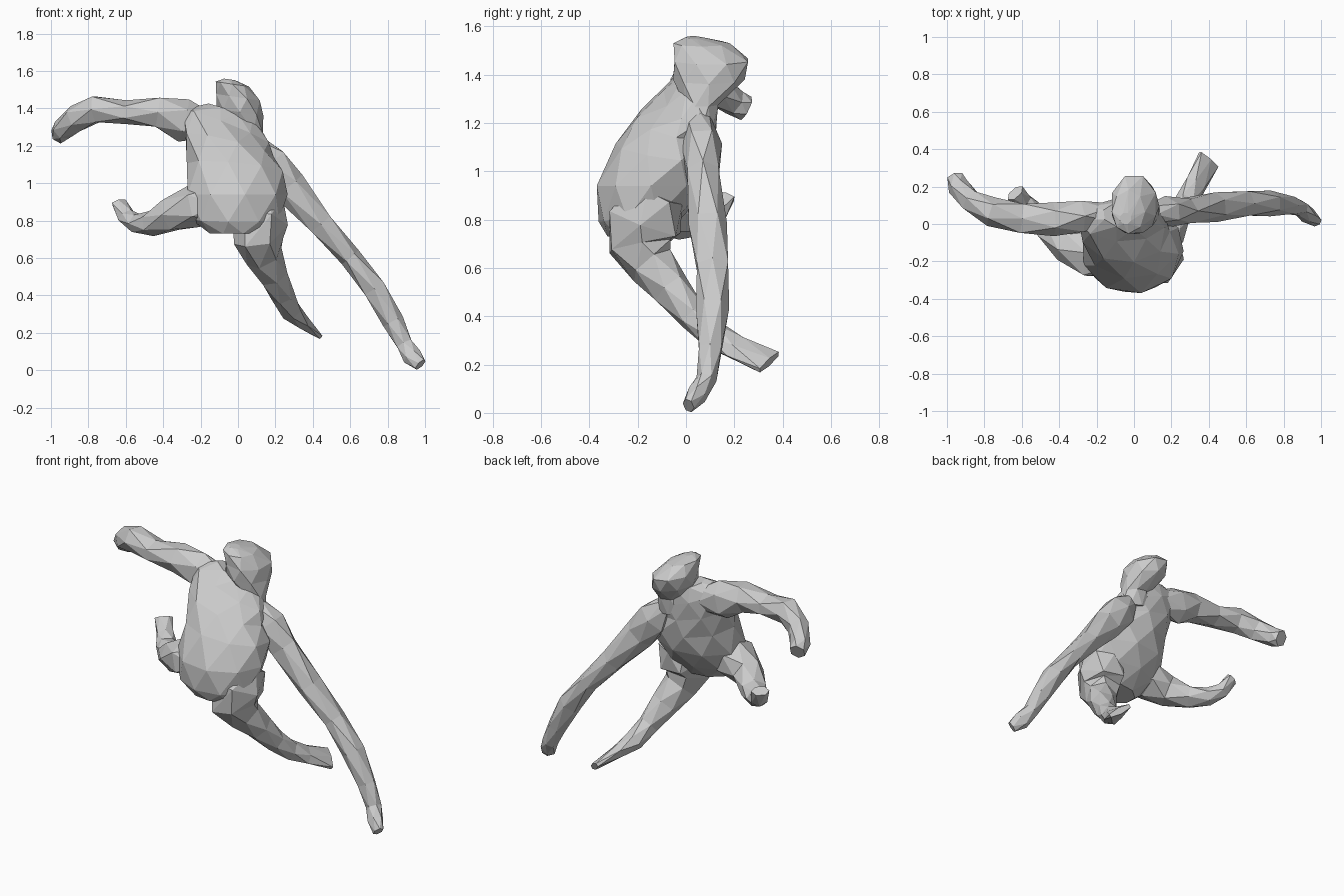
import bpy, bmesh, math
from mathutils import Vector


def loft(name, rings, n, hint, normals=None):
    """Faceted tube; ring = x, y, z, radius across, radius along hint."""
    bm = bmesh.new()
    pts = [Vector(r[:3]) for r in rings]
    loops = []
    for i, r in enumerate(rings):
        if normals:
            t = Vector(normals[i]).normalized()
        else:
            t = (pts[min(i + 1, len(pts) - 1)] - pts[max(i - 1, 0)]).normalized()
        h = Vector(hint)
        v = (h - t * h.dot(t)).normalized()
        u = v.cross(t)
        loop = []
        for k in range(n):
            a = 2 * math.pi * (k + 0.5 * (i % 2)) / n
            loop.append(bm.verts.new(pts[i] + 1.06 * (u * r[3] * math.cos(a) + v * r[4] * math.sin(a))))
        loops.append(loop)
    # staggered rings joined by triangles
    for i in range(len(loops) - 1):
        a, b = loops[i], loops[i + 1]
        for k in range(n):
            m = (k + 1) % n
            if i % 2 == 0:
                bm.faces.new((a[k], a[m], b[k]))
                bm.faces.new((a[m], b[m], b[k]))
            else:
                bm.faces.new((a[k], b[m], b[k]))
                bm.faces.new((a[k], a[m], b[m]))
    bm.faces.new(loops[0])
    bm.faces.new(loops[-1])
    bmesh.ops.recalc_face_normals(bm, faces=bm.faces)
    me = bpy.data.meshes.new(name)
    bm.to_mesh(me)
    bm.free()
    ob = bpy.data.objects.new(name, me)
    bpy.context.collection.objects.link(ob)
    return ob


# hunched torso, shoulders tilted down to the right
loft("torso", [
    (0.00, -0.21, 0.73, .15, .11), (-0.01, -0.18, 0.81, .23, .175),
    (-0.01, -0.145, 0.94, .26, .215), (-0.01, -0.09, 1.08, .25, .195),
    (-0.05, -0.04, 1.20, .235, .16), (-0.06, 0.02, 1.30, .24, .11),
    (-0.03, 0.05, 1.37, .14, .07)], 9, (0, 1, 0),
    [(0, 0, 1), (0, -.1, 1), (0, 0, 1), (.1, .15, 1), (.25, .2, 1), (.4, .2, 1), (.4, .2, 1)])

# head and neck, face towards +y
loft("head", [
    (0.04, 0.06, 1.18, .10, .06), (0.05, 0.065, 1.28, .085, .07),
    (0.01, 0.095, 1.38, .12, .14), (0.00, 0.105, 1.46, .12, .155),
    (-0.03, 0.065, 1.53, .085, .11), (-0.045, 0.03, 1.555, .03, .03)],
    8, (0, 1, 0), [(.15, 0, 1)] * 6)

# raised arm
loft("left_arm", [
    (-0.15, 0.05, 1.31, .06, .07), (-0.29, 0.04, 1.335, .09, .11),
    (-0.43, 0.025, 1.38, .085, .085), (-0.60, 0.03, 1.38, .085, .06),
    (-0.76, 0.065, 1.395, .075, .075), (-0.87, 0.12, 1.345, .06, .07),
    (-0.94, 0.20, 1.285, .055, .055), (-0.955, 0.25, 1.26, .045, .05)],
    6, (0, 0, 1))

# reaching arm down to the ground
loft("right_arm", [
    (0.08, 0.05, 1.22, .05, .05), (0.17, 0.065, 1.11, .10, .08),
    (0.27, 0.07, 0.985, .09, .07), (0.44, 0.09, 0.785, .07, .075),
    (0.60, 0.11, 0.605, .055, .07), (0.73, 0.11, 0.435, .065, .065),
    (0.83, 0.10, 0.26, .055, .05), (0.89, 0.085, 0.14, .045, .04),
    (0.93, 0.045, 0.075, .05, .04), (0.975, 0.01, 0.03, .035, .025)],
    6, (0, 1, 0))

# trailing leg with a flat foot
loft("right_leg", [
    (0.14, -0.11, 0.91, .10, .11), (0.12, -0.17, 0.79, .16, .14),
    (0.11, -0.19, 0.69, .14, .12), (0.14, -0.14, 0.61, .10, .09),
    (0.19, -0.06, 0.51, .08, .075), (0.24, 0.03, 0.40, .06, .06),
    (0.28, 0.12, 0.32, .055, .06), (0.33, 0.21, 0.27, .04, .065),
    (0.40, 0.345, 0.21, .02, .075)], 6, (.77, -.3, -.6))

# bent leg with the foot turned up
loft("left_leg", [
    (-0.10, -0.17, 0.89, .10, .10), (-0.23, -0.16, 0.88, .13, .11),
    (-0.36, -0.11, 0.83, .09, .09), (-0.46, -0.02, 0.785, .075, .065),
    (-0.54, 0.06, 0.785, .06, .05), (-0.595, 0.12, 0.82, .05, .045),
    (-0.635, 0.165, 0.895, .05, .03)], 6, (0, 0, 1))
